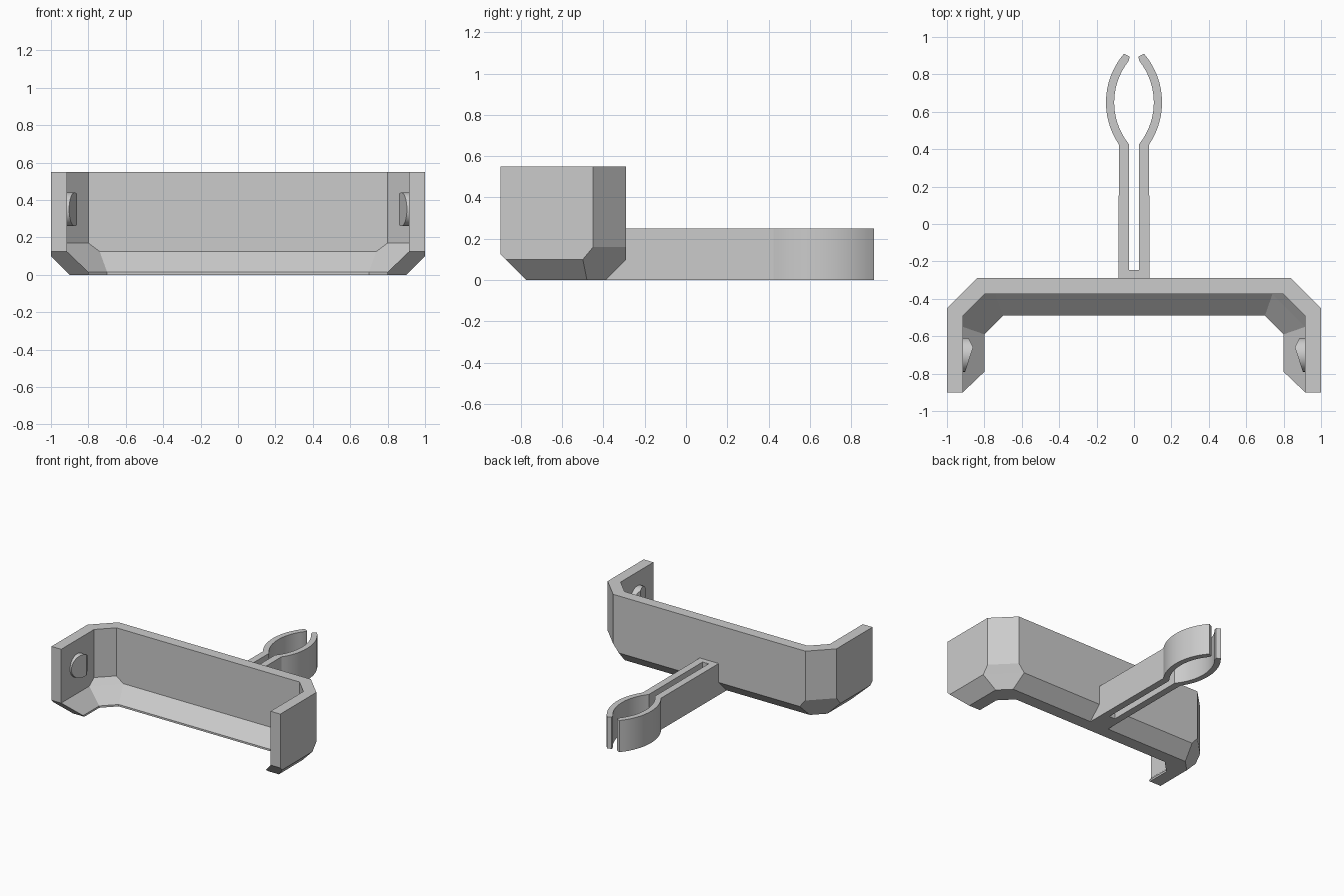
import bpy, bmesh, math
from mathutils import Vector

cube = bpy.data.objects.get("Cube")
if cube:
    bpy.data.objects.remove(cube)

grey = bpy.data.materials.new("light_grey")
grey.use_nodes = True
grey.diffuse_color = (0.6, 0.6, 0.6, 1)
grey.node_tree.nodes["Principled BSDF"].inputs["Base Color"].default_value = (0.6, 0.6, 0.6, 1)


def finish(name, bm, smooth=False):
    """Clean up the mesh and link it as a named object."""
    bmesh.ops.remove_doubles(bm, verts=bm.verts, dist=0.0005)
    bmesh.ops.recalc_face_normals(bm, faces=bm.faces)
    mesh = bpy.data.meshes.new(name)
    bm.to_mesh(mesh)
    bm.free()
    mesh.materials.append(grey)
    ob = bpy.data.objects.new(name, mesh)
    bpy.context.collection.objects.link(ob)
    if smooth:
        bpy.ops.object.select_all(action='DESELECT')
        ob.select_set(True)
        bpy.context.view_layer.objects.active = ob
        bpy.ops.object.shade_smooth_by_angle(angle=math.radians(25))
    return ob


# Cradle: one wall section carried around a U with chamfered corners
X_OUT, X_IN, X_LIP, TOP = 1.0, 0.915, 0.8, 0.55
front = [(X_OUT, -0.9, TOP), (X_OUT, -0.9, 0.125), (X_OUT, -0.875, 0.1),
         (0.9, -0.775, 0), (X_LIP, -0.775, 0), (X_LIP, -0.79, 0.015),
         (X_IN, -0.9, 0.125), (X_IN, -0.9, 0.17), (X_IN, -0.9, TOP)]
corner_y = [-0.45, -0.45, -0.5, -0.48, -0.59, -0.59, -0.55, -0.49, -0.49]
corner_z = [TOP, 0.16, 0.1, 0, 0, 0.015, 0.125, 0.17, TOP]
side = [(p[0], y, z) for p, y, z in zip(front, corner_y, corner_z)]
back = [(y + 1.29, x - 1.29, z) for x, y, z in side]
half = [front, side, back]
sections = half + [[(-x, y, z) for x, y, z in s] for s in reversed(half)]

bm = bmesh.new()
rings = [[bm.verts.new(p) for p in s] for s in sections]
for a, b in zip(rings, rings[1:]):
    for i in range(len(a)):
        j = (i + 1) % len(a)
        bm.faces.new((a[i], a[j], b[j], b[i]))
for r in (rings[0], rings[-1]):
    bm.faces.new((r[0], r[1], r[6], r[7], r[8]))
    bm.faces.new(r[1:7])
bmesh.ops.dissolve_limit(bm, angle_limit=math.radians(1), verts=bm.verts, edges=bm.edges)
finish("cradle", bm)


# Spring clip: forked stem with two bowed jaws, extruded upward
def arc(radius, y0, y1, steps=16):
    ys = [y0 + (y1 - y0) * i / steps for i in range(steps + 1)]
    return [(math.sqrt(radius ** 2 - (y - 0.65) ** 2) - 0.25, y) for y in ys]


right_half = [(0.083, -0.34)] + arc(0.4, 0.425, 0.91) + [(0.023, 0.895)]
right_half += arc(0.356, 0.872, 0.425) + [(0.026, -0.245)]
outline = right_half + [(-x, y) for x, y in reversed(right_half)]
bm = bmesh.new()
base = bm.faces.new([bm.verts.new((x, y, 0)) for x, y in outline])
new = bmesh.ops.extrude_face_region(bm, geom=[base])["geom"]
bmesh.ops.translate(bm, vec=(0, 0, 0.25), verts=[v for v in new if isinstance(v, bmesh.types.BMVert)])
# Lean the root backward so it stays inside the sloping wall
for v in bm.verts:
    if v.co.y < -0.3 and v.co.z < 0.1:
        v.co.y = -0.4
finish("clip", bm, smooth=True)


# Knobs: short round pegs with a slanted face and a bevelled rear edge
def cut(bm, point, normal):
    geom = bm.verts[:] + bm.edges[:] + bm.faces[:]
    hit = bmesh.ops.bisect_plane(bm, geom=geom, plane_co=point, plane_no=normal, clear_outer=True)
    edges = [e for e in hit["geom_cut"] if isinstance(e, bmesh.types.BMEdge)]
    bmesh.ops.edgeloop_fill(bm, edges=edges)


for name, s in (("left_knob", 1), ("right_knob", -1)):
    bm = bmesh.new()
    bmesh.ops.create_cone(bm, cap_ends=True, segments=32, radius1=0.09, radius2=0.09, depth=0.12)
    for v in bm.verts:
        x, y, z = v.co
        v.co = Vector((0.88 + z, y - 0.7, x + 0.35))
    cut(bm, (0.86, -0.66, 0.35), (-0.13, -0.043, 0))
    cut(bm, (0.86, -0.66, 0.35), (-0.05, 0.025, 0))
    for v in bm.verts:
        v.co.x *= s
    finish(name, bm, smooth=True)
